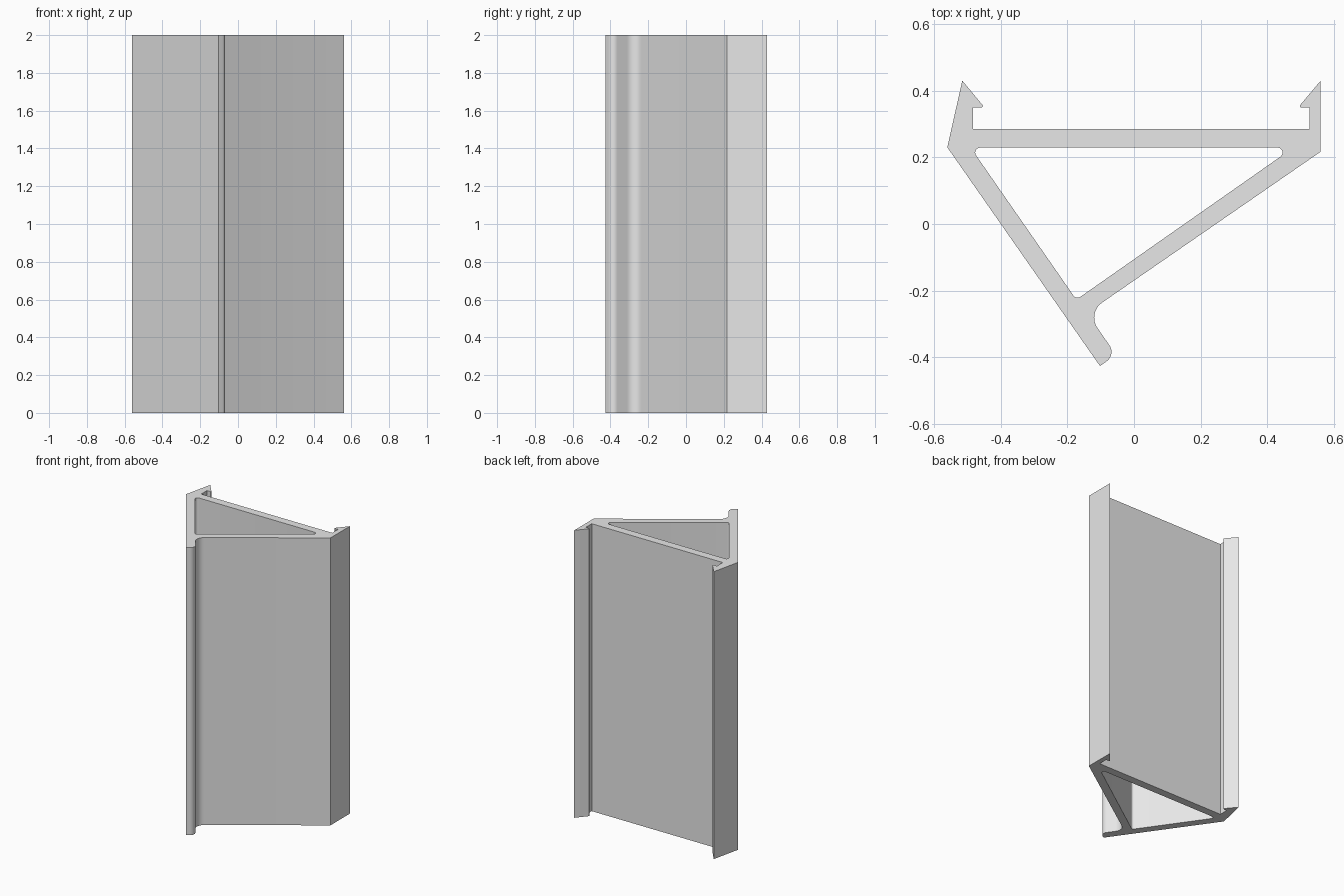
import bpy
import bmesh
import math
from mathutils import Vector

cube = bpy.data.objects.get("Cube")
if cube:
    bpy.data.objects.remove(cube, do_unlink=True)

HEIGHT = 2.0

# Outer section: corners as x, y, fillet radius
OUTER = [
    (-0.515, 0.43, 0), (-0.452, 0.354, 0.004), (-0.457, 0.349, 0.003), (-0.483, 0.349, 0),
    (-0.483, 0.285, 0), (0.526, 0.285, 0),
    (0.526, 0.349, 0), (0.501, 0.349, 0.003), (0.496, 0.354, 0.004), (0.56, 0.43, 0),
    (0.56, 0.217, 0), (-0.141, -0.267, 0.055), (-0.054, -0.392, 0.035),
    (-0.102, -0.426, 0), (-0.56, 0.23, 0),
]
# Triangular hollow
HOLLOW = [(-0.49, 0.229, 0.015), (0.478, 0.229, 0.015), (-0.173, -0.227, 0.015)]


def rounded(corners, steps=10):
    """Replace each corner that has a radius with a tangent arc."""
    points = []
    for i, (x, y, r) in enumerate(corners):
        p = Vector((x, y))
        if not r:
            points.append(p)
            continue
        a = (Vector(corners[i - 1][:2]) - p).normalized()
        b = (Vector(corners[(i + 1) % len(corners)][:2]) - p).normalized()
        half = a.angle(b) / 2
        centre = p + (a + b).normalized() * (r / math.sin(half))
        start = p + a * (r / math.tan(half)) - centre
        end = p + b * (r / math.tan(half)) - centre
        sweep = start.angle(end)
        for k in range(steps + 1):
            t = k / steps
            points.append(centre + (start * math.sin((1 - t) * sweep)
                                    + end * math.sin(t * sweep)) / math.sin(sweep))
    return points


# Filled section with its hollow, extruded to full height
curve = bpy.data.curves.new("section", 'CURVE')
curve.dimensions = '2D'
curve.fill_mode = 'BOTH'
curve.extrude = HEIGHT / 2
for corners in (OUTER, HOLLOW):
    points = rounded(corners)
    spline = curve.splines.new('POLY')
    spline.points.add(len(points) - 1)
    for target, p in zip(spline.points, points):
        target.co = (p.x, p.y, 0, 1)
    spline.use_cyclic_u = True
section = bpy.data.objects.new("section", curve)
bpy.context.collection.objects.link(section)
bpy.context.view_layer.update()
graph = bpy.context.evaluated_depsgraph_get()
mesh = bpy.data.meshes.new_from_object(section.evaluated_get(graph))
bpy.data.objects.remove(section, do_unlink=True)

# Weld the caps to the walls and stand the part on the ground
bm = bmesh.new()
bm.from_mesh(mesh)
bmesh.ops.remove_doubles(bm, verts=bm.verts, dist=0.0001)
bmesh.ops.translate(bm, verts=bm.verts, vec=(0, 0, HEIGHT / 2))
bmesh.ops.recalc_face_normals(bm, faces=bm.faces)
bm.to_mesh(mesh)
bm.free()

# Plain grey finish
grey = bpy.data.materials.new("light_grey")
grey.use_nodes = True
colour = (0.8, 0.8, 0.8, 1)
grey.diffuse_color = colour
grey.node_tree.nodes["Principled BSDF"].inputs["Base Color"].default_value = colour
mesh.materials.clear()
mesh.materials.append(grey)

extrusion = bpy.data.objects.new("clip_extrusion", mesh)
bpy.context.collection.objects.link(extrusion)
bpy.ops.object.select_all(action='DESELECT')
extrusion.select_set(True)
bpy.context.view_layer.objects.active = extrusion
bpy.ops.object.shade_smooth_by_angle(angle=math.radians(30))
